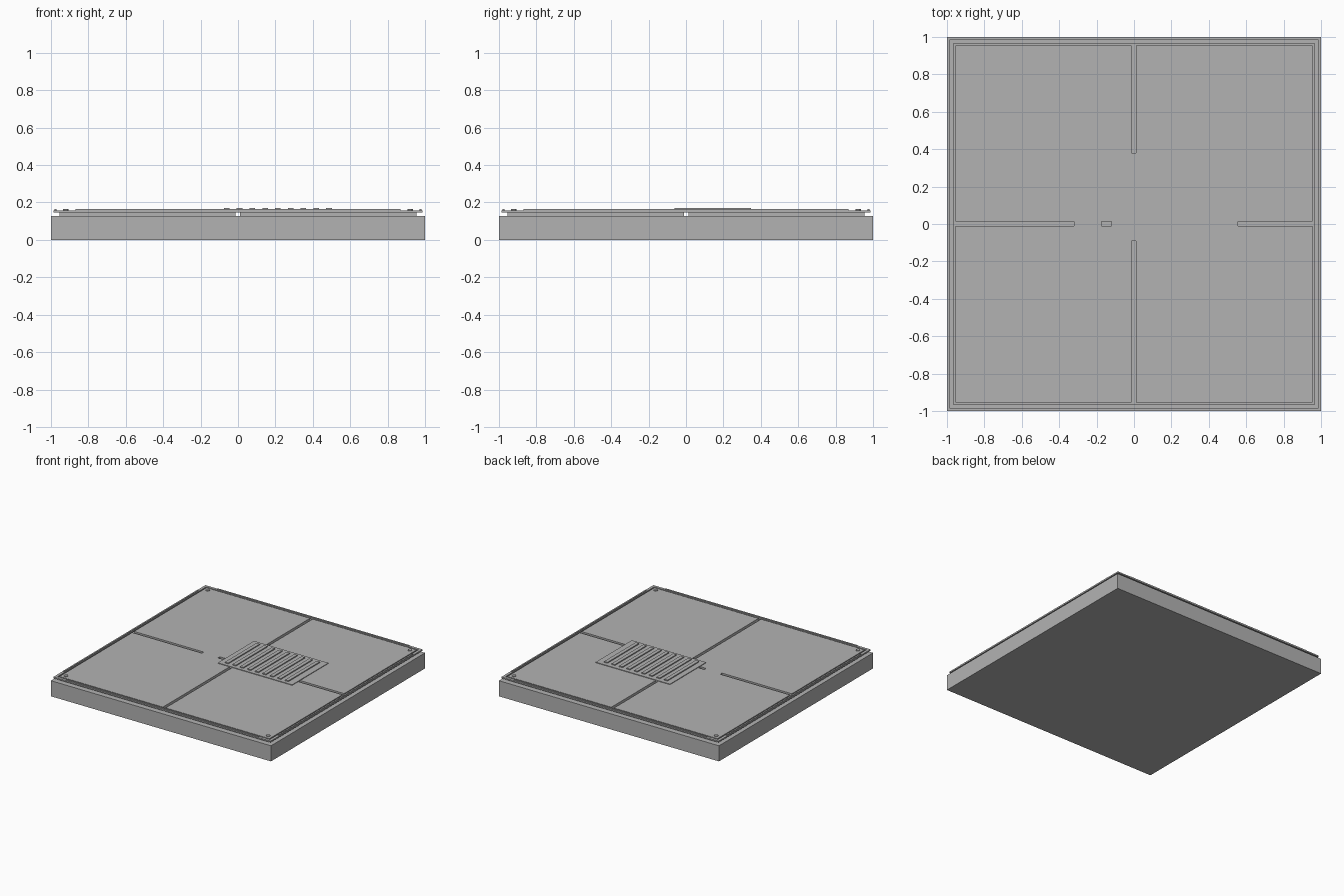
import bpy
import math

if "Cube" in bpy.data.objects:
    bpy.data.objects.remove(bpy.data.objects["Cube"])

grey = bpy.data.materials.new("concrete grey")
grey.diffuse_color = (0.45, 0.45, 0.45, 1)
grey.use_nodes = True
grey.node_tree.nodes["Principled BSDF"].inputs["Base Color"].default_value = grey.diffuse_color


def box(name, x0, x1, y0, y1, z0, z1):
    bpy.ops.mesh.primitive_cube_add(
        size=1, location=((x0 + x1) / 2, (y0 + y1) / 2, (z0 + z1) / 2))
    o = bpy.context.object
    o.name = name
    o.scale = (x1 - x0, y1 - y0, z1 - z0)
    bpy.ops.object.transform_apply(location=False, rotation=False, scale=True)
    o.data.materials.append(grey)
    return o


# Thick base block
box("base_slab", -1, 1, -1, 1, 0, 0.128)

# Four floor panels separated by a cross-shaped groove
TOP = 0.158
for x0, x1 in ((-0.955, -0.014), (0.01, 0.955)):
    for y0, y1 in ((-0.955, -0.01), (0.014, 0.955)):
        box("floor_panel", x0, x1, y0, y1, 0.128, TOP)

# Rim frame raised above the base, with trim bars on top
for s in (-1, 1):
    a, b = sorted((s * 0.965, s * 0.987))
    box("rim_side", a, b, -0.987, 0.987, 0.147, TOP)
    box("rim_end", -0.965, 0.965, a, b, 0.147, TOP)
    a, b = sorted((s * 0.97, s * 0.982))
    box("trim_side", a, b, -0.87, 0.87, TOP, 0.164)
    box("trim_end", -0.87, 0.87, a, b, TOP, 0.164)

# Bridge closing a short stretch of the groove
box("groove_bridge", -0.32, -0.175, -0.01, 0.014, 0.147, TOP)

# Corner bolts
for sx in (-1, 1):
    for sy in (-1, 1):
        bpy.ops.mesh.primitive_cylinder_add(
            vertices=8, radius=0.016, depth=0.008,
            location=(sx * 0.92, sy * 0.92, TOP + 0.002),
            rotation=(0, 0, math.pi / 8))
        bolt = bpy.context.object
        bolt.name = "corner_bolt"
        bolt.data.materials.append(grey)

# Vent plate with nine raised slats
box("vent_plate", -0.12, 0.555, -0.09, 0.38, 0.147, 0.163)
for i in range(9):
    x = -0.06 + i * 0.0683
    box("vent_slat", x - 0.015, x + 0.015, -0.062, 0.347, 0.16, 0.171)
